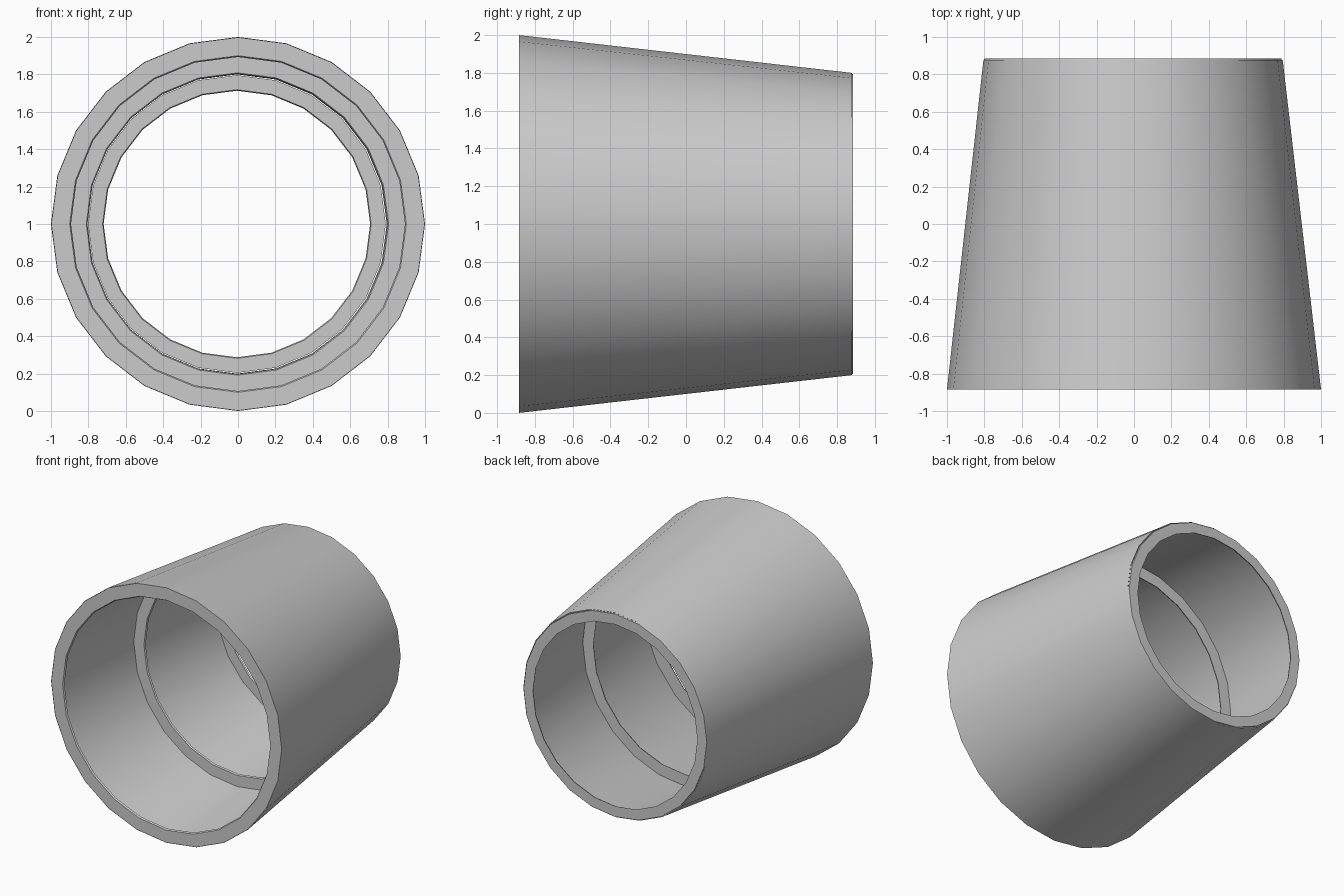
import bpy, math

if "Cube" in bpy.data.objects:
    bpy.data.objects.remove(bpy.data.objects["Cube"])

SIDES = 24
grey = bpy.data.materials.new("light grey")
grey.diffuse_color = (0.6, 0.6, 0.6, 1)
grey.use_nodes = True
grey.node_tree.nodes["Principled BSDF"].inputs["Base Color"].default_value = grey.diffuse_color


def lathe(name, profile, closed):
    """Spin (radius, y, x shift) points about the y axis at z = 1."""
    n = len(profile)
    verts = [(dx + r * math.sin(2 * math.pi * s / SIDES), y,
              1 + r * math.cos(2 * math.pi * s / SIDES))
             for s in range(SIDES) for r, y, dx in profile]
    faces = []
    for s in range(SIDES):
        t = (s + 1) % SIDES
        for i in range(n if closed else n - 1):
            j = (i + 1) % n
            faces.append((s * n + i, s * n + j, t * n + j, t * n + i))
    mesh = bpy.data.meshes.new(name)
    mesh.from_pydata(verts, [], faces)
    mesh.materials.append(grey)
    mesh.update()
    ob = bpy.data.objects.new(name, mesh)
    bpy.context.collection.objects.link(ob)
    bpy.context.view_layer.objects.active = ob
    ob.select_set(True)
    bpy.ops.object.shade_smooth_by_angle(angle=math.radians(30))
    ob.select_set(False)
    return ob


# Thin tapered skin
lathe("tapered_skin", [(0.8, 0.878, -0.005), (1.0, -0.885, 0)], False)


# Flat stiffening rings at the front, middle and back
def ring(name, r, y, dx):
    d = 0.012
    lathe(name, [(r - 0.002, y, dx), (r - 0.004, y + d, dx),
                 (r * 0.893, y + d, dx), (r * 0.9, y, dx)], True)


ring("front_ring", 1.0, -0.885, 0)
ring("middle_ring", 0.898, -0.006, -0.003)
ring("back_ring", 0.798, 0.873, -0.006)
